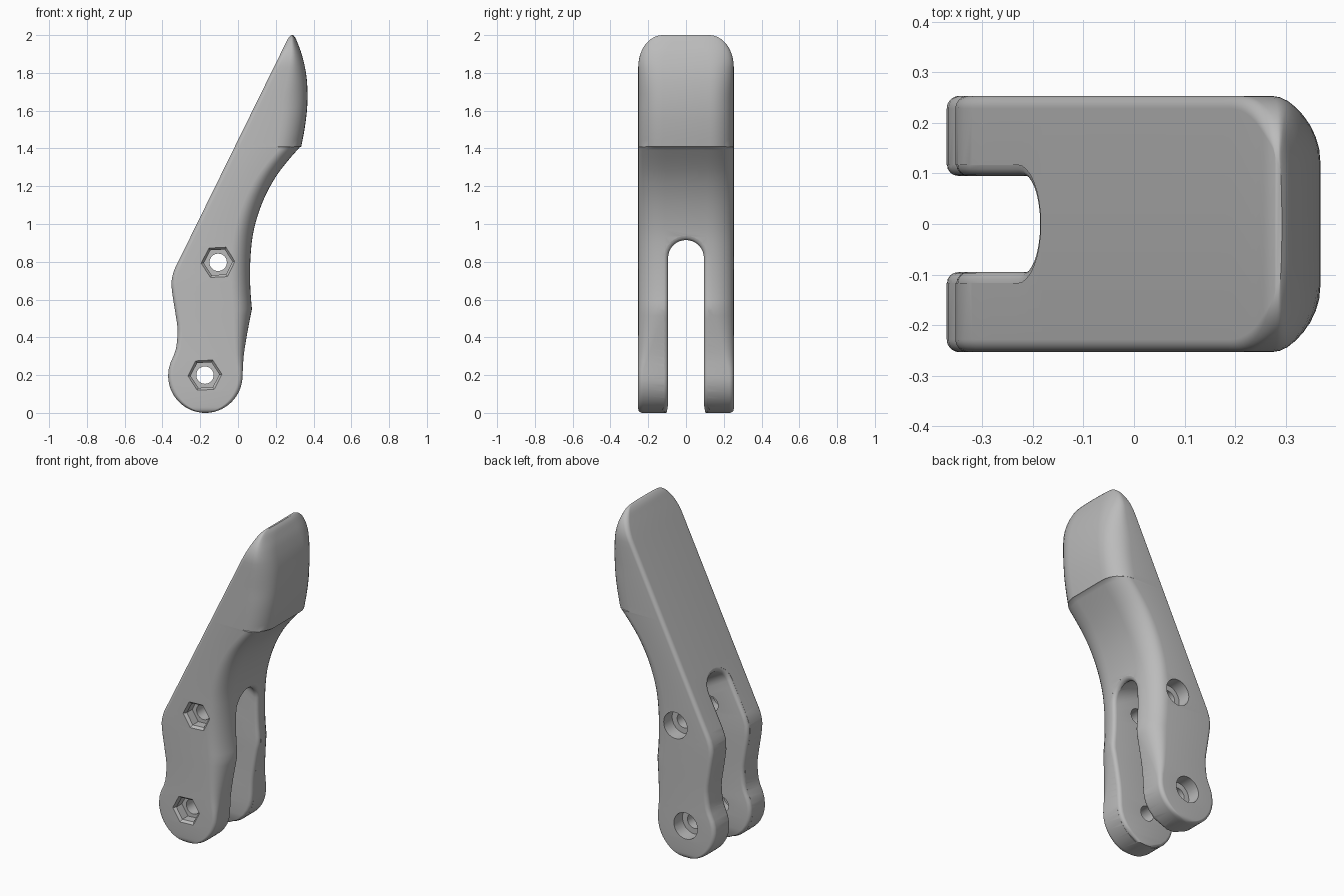
import bpy, bmesh, math
from mathutils import Matrix, Vector

if "Cube" in bpy.data.objects:
    bpy.data.objects.remove(bpy.data.objects["Cube"], do_unlink=True)

grey = bpy.data.materials.new("plain grey")
grey.use_nodes = True
grey.diffuse_color = (0.5, 0.5, 0.5, 1)
grey.node_tree.nodes["Principled BSDF"].inputs["Base Color"].default_value = (0.5, 0.5, 0.5, 1)

HALF = 0.253                      # half thickness of the lever
FOOT_X, FOOT_R = -0.173, 0.197    # round foot
LIP = 1.41                        # height where the thumb pad starts
SLOT, SLOT_TOP = 0.095, 0.82      # slot half width, centre of its arch

# Edge curves as (height, x)
BACK = [(.3, -.341), (.34, -.328), (.4, -.321), (.45, -.32), (.55, -.335), (.65, -.35),
        (.7, -.352), (.75, -.34), (.79, -.322), (.84, -.297), (1.94, .244), (1.98, .264), (2, .28)]
LEG = [(.197, .024), (.3, .03), (.4, .045), (.48, .06), (.55, .074)]
HANDLE = [(.55, .074), (.57, .072), (.65, .066), (.75, .064), (.85, .068), (.95, .08),
          (1.05, .106), (1.15, .145), (1.25, .2), (1.33, .26), (1.41, .33)]
PAD = [(1.41, .335), (1.5, .352), (1.6, .365), (1.7, .368), (1.8, .36), (1.9, .337),
       (1.96, .315), (1.985, .304), (2, .292)]


def curve(pts, z):
    """Smooth interpolation through the points."""
    z = min(max(z, pts[0][0]), pts[-1][0])
    i = next(k for k in range(len(pts) - 1) if z <= pts[k + 1][0])

    def slope(k):
        a, b = pts[max(k - 1, 0)], pts[min(k + 1, len(pts) - 1)]
        return (b[1] - a[1]) / (b[0] - a[0])
    (z0, x0), (z1, x1) = pts[i], pts[i + 1]
    h = z1 - z0
    t = (z - z0) / h
    s = t * t * (3 - 2 * t)
    return x0 + (x1 - x0) * s + h * t * (1 - t) * ((1 - t) * slope(i) - t * slope(i + 1))


def foot(z):
    return math.sqrt(max(FOOT_R ** 2 - (z - FOOT_R) ** 2, 0))


def left_x(z):
    return FOOT_X - foot(z) if z < BACK[0][0] else curve(BACK, z)


def right_x(z):
    if z < FOOT_R:
        return FOOT_X + foot(z)
    return curve(LEG if z < .55 else HANDLE if z < LIP else PAD, z)


def fillet(d, r):
    """Inset of a round edge at depth d below it."""
    return r - math.sqrt(r * r - (r - d) ** 2) if 0 <= d < r else 0


def loft(name, rows):
    """Skin a list of closed rings and cap both ends."""
    bm = bmesh.new()
    rings = [[bm.verts.new(p) for p in row] for row in rows]
    n = len(rings[0])
    for a, b in zip(rings, rings[1:]):
        for i in range(n):
            j = (i + 1) % n
            bm.faces.new((a[i], a[j], b[j], b[i]))
    bm.faces.new(rings[0][::-1])
    bm.faces.new(rings[-1])
    bmesh.ops.recalc_face_normals(bm, faces=bm.faces)
    me = bpy.data.meshes.new(name)
    bm.to_mesh(me)
    bm.free()
    ob = bpy.data.objects.new(name, me)
    bpy.context.collection.objects.link(ob)
    me.materials.append(grey)
    return ob


def section(z):
    """Rounded rectangle slice of the lever at height z."""
    lo, hi = left_x(z), right_x(z)
    w = HALF - fillet(z, .022) - .13 * (1 - math.sqrt(1 - (max(z - 1.83, 0) / .17001) ** 2))
    grow = min(max((z - .22) / .33, 0), 1)
    rx = .13 if z >= LIP else .025 + .075 * grow
    ry = .13 if z >= LIP else .025 + .115 * grow
    rx, ry = min(rx, (hi - lo) * .5), min(ry, w * .9)
    rl = min(.025, (hi - lo) * .4)
    ring = []
    for q, (cx, cy, ax, ay) in enumerate([(hi - rx, w - ry, rx, ry), (lo + rl, w - rl, rl, rl),
                                          (lo + rl, rl - w, rl, rl), (hi - rx, ry - w, rx, ry)]):
        for k in range(9):
            a = (q + k / 8) * math.pi / 2
            ring.append((cx + ax * math.cos(a), cy + ay * math.sin(a), z))
    return ring


# Lever body, from the round foot up to the tip of the pad
heights = [.0005] + [FOOT_R * (1 - math.cos(math.pi / 2 * k / 14)) for k in range(1, 14)]
heights += [.2 + .035 * k for k in range(35)] + [LIP - .003, LIP]
heights += [LIP + .035 * k for k in range(1, 12)]
heights += [1.83 + .17 * math.sin(math.pi / 2 * k / 12) for k in range(13)]
lever = loft("lever", [section(z) for z in heights])


# Slot cutter: arched, tilted square to the back face, flared for rounded edges
def slot_ring(side, depth, flare):
    ring = []
    n = 26
    sides = [(-.1 + (SLOT_TOP + .1) * k / n, 0) for k in range(n)]
    arch = [(SLOT_TOP, math.pi * k / 16) for k in range(17)]
    path = sides + arch + [(z, math.pi) for z, a in reversed(sides)]
    for z, a in path:
        r = SLOT + flare + fillet(max(z, 0), .022)
        z += r * math.sin(a)
        tilt = min(max((z - .55) / .25, 0), 1)
        x, zz = right_x(max(z, .004)) - depth, z
        if side < 0:
            for _ in range(4):
                x = left_x(max(zz, .004)) + depth
                zz = z + tilt * .5 * (.08 - x)
        ring.append((x, r * math.cos(a), zz))
    return ring


R = .022
steps = [(-.06, R), (0, R)] + [(R * (1 - math.cos(a)), R * (1 - math.sin(a)))
                               for a in (math.pi / 8, math.pi / 4, math.pi * 3 / 8, math.pi / 2)]
slot = loft("slot_cutter", [slot_ring(-1, d, f) for d, f in steps]
            + [slot_ring(1, d, f) for d, f in reversed(steps)])


# Bolt hole cutters: turned along y
def drill(name, x, z, sides, stations, turn=0):
    rows = [[(x + r * math.cos(turn + math.tau * k / sides), y,
              z + r * math.sin(turn + math.tau * k / sides)) for k in range(sides)]
            for y, r in stations]
    return loft(name, rows)


cutters = [slot]
for label, x, z in (("lower", -.175, .2), ("upper", -.105, .797)):
    cutters.append(drill(label + "_bolt_hole", x, z, 32, [(-.4, .046), (.4, .046)]))
    cutters.append(drill(label + "_nut_pocket", x, z, 6,
                         [(-.3, .09), (-HALF, .09), (-HALF + .015, .076), (-.185, .076)], .05))
    cutters.append(drill(label + "_head_pocket", x, z, 40, [(.17, .08), (.3, .08)]))

bpy.context.view_layer.objects.active = lever
lever.select_set(True)
for c in cutters:
    c.hide_render = True
    m = lever.modifiers.new(c.name, "BOOLEAN")
    m.operation, m.solver, m.object = "DIFFERENCE", "EXACT", c
    bpy.ops.object.modifier_apply(modifier=m.name)
    bpy.data.objects.remove(c, do_unlink=True)

bpy.ops.object.shade_smooth_by_angle(angle=math.radians(32))
